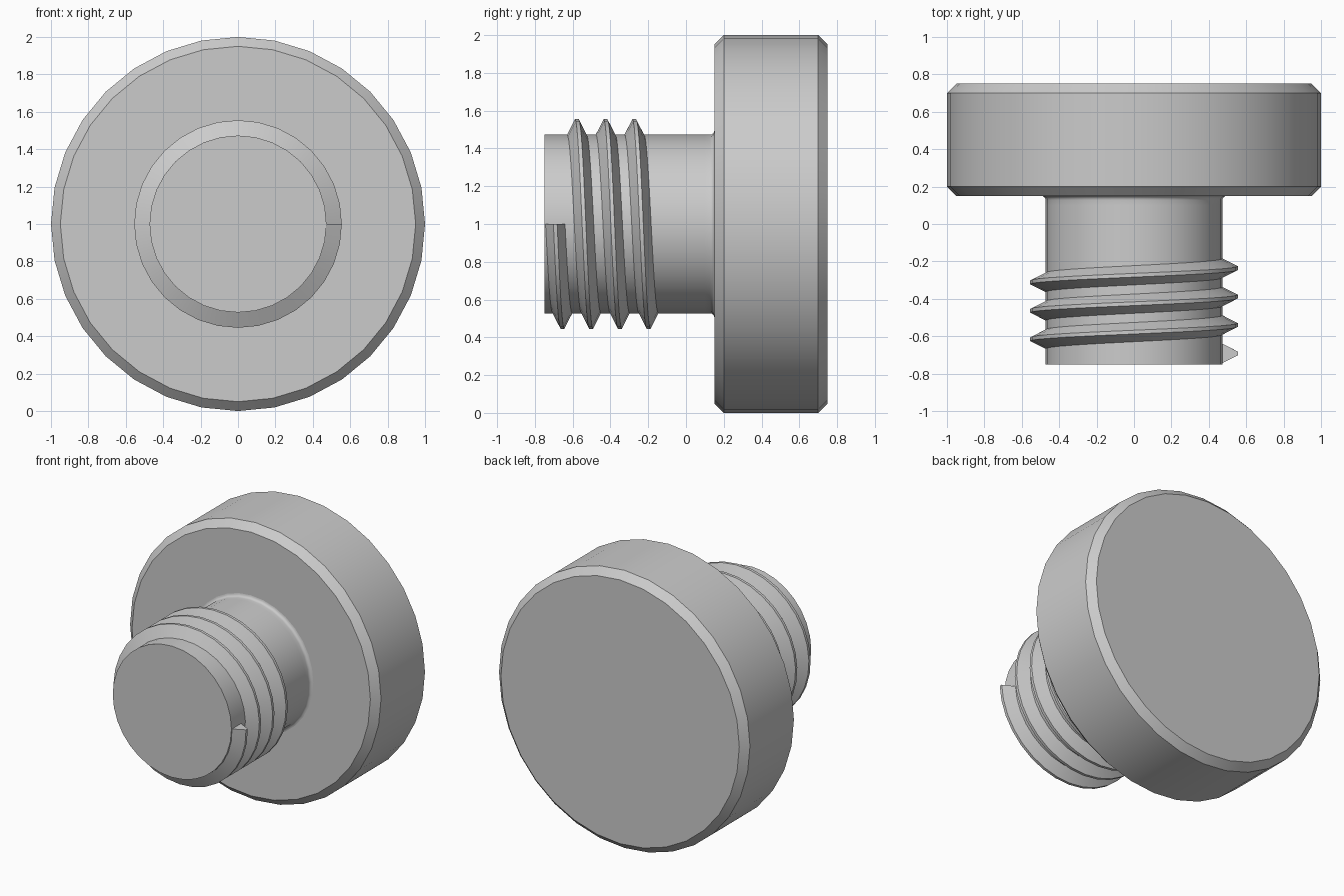
import bpy
import bmesh
from math import sin, cos, pi, radians

old = bpy.data.objects.get("Cube")
if old:
    bpy.data.objects.remove(old, do_unlink=True)

SIDES = 32
SHAFT_R, CREST_R, PITCH = 0.473, 0.555, 0.152

steel = bpy.data.materials.new("grey_metal")
steel.use_nodes = True
steel.diffuse_color = (0.6, 0.6, 0.6, 1)
steel.node_tree.nodes["Principled BSDF"].inputs["Base Color"].default_value = (0.6, 0.6, 0.6, 1)


def point(r, y, a):
    """Position at radius r and angle a about the horizontal bolt axis."""
    return (r * cos(a), y, 1 - r * sin(a))


def skin(name, rings, close_along=False, caps=True):
    """Bridge a list of closed point rings into a solid."""
    bm = bmesh.new()
    loops = [[bm.verts.new(p) for p in ring] for ring in rings]
    for lo, hi in zip(loops, loops[1:]):
        n = len(lo)
        for i in range(n):
            j = (i + 1) % n
            bm.faces.new((lo[i], lo[j], hi[j], hi[i]))
    bm.faces.new(loops[0])
    bm.faces.new(loops[-1])
    bmesh.ops.recalc_face_normals(bm, faces=bm.faces)
    mesh = bpy.data.meshes.new(name)
    bm.to_mesh(mesh)
    bm.free()
    mesh.materials.append(steel)
    obj = bpy.data.objects.new(name, mesh)
    bpy.context.collection.objects.link(obj)
    bpy.ops.object.select_all(action="DESELECT")
    obj.select_set(True)
    bpy.context.view_layer.objects.active = obj
    bpy.ops.object.shade_smooth_by_angle(angle=radians(30))
    return obj


def lathe(name, profile):
    skin(name, [[point(r, y, 2 * pi * i / SIDES) for i in range(SIDES)]
                for r, y in profile])


# Chamfered round head
lathe("head", [(0.95, 0.15), (1, 0.2), (1, 0.7), (0.95, 0.75)])

# Shaft with a small fillet where it meets the head
f = 0.022
fillet = [(SHAFT_R + f * (1 - cos(t)), 0.15 - f + f * sin(t))
          for t in (k * pi / 8 for k in range(5))]
lathe("shaft", [(SHAFT_R, -0.75), (SHAFT_R, 0.1)] + fillet + [(SHAFT_R, 0.17)])

# Helical thread: blunt start on the left side, fading out at the far end
full = SIDES * 13 // 4
fade = SIDES // 4
rings = []
for k in range(full + fade + 1):
    a = 2 * pi * k / SIDES
    y = -0.692 + PITCH * k / SIDES
    t = max(0, k - full) / fade
    crest = CREST_R + (SHAFT_R - CREST_R) * t
    rings.append([point(0.462, y - 0.057, a), point(crest, y - 0.01, a),
                  point(crest, y + 0.01, a), point(0.462, y + 0.057, a)])
skin("thread", rings)
